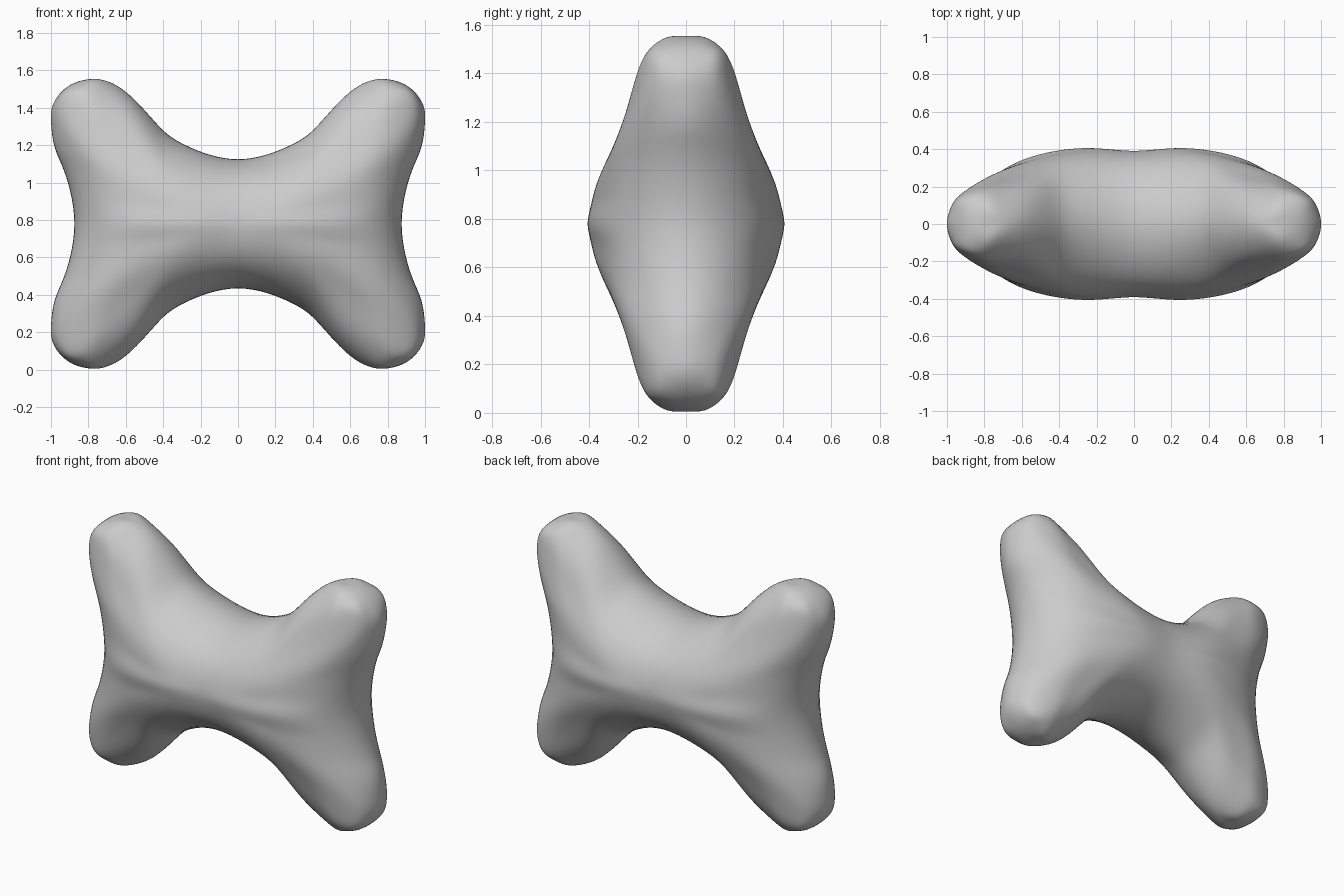
import bpy, bmesh
from mathutils import Vector

default_cube = bpy.data.objects.get("Cube")
if default_cube:
    bpy.data.objects.remove(default_cube, do_unlink=True)

HALF_HEIGHT = 0.78

# Half rings (front side) around one limb, from the body centre out to the tip:
# each runs from the inner edge, over the front, to the outer edge
HALF_RINGS = [
    [(0, 0, .345), (0, -.28, .24), (0, -.39, 0), (.35, -.40, 0), (.70, -.29, 0), (.875, 0, 0)],
    [(.28, 0, .42), (.29, -.26, .31), (.33, -.37, .16), (.52, -.35, .12), (.76, -.245, .13), (.90, 0, .185)],
    [(.42, 0, .52), (.44, -.22, .42), (.50, -.305, .31), (.63, -.31, .26), (.81, -.22, .27), (.945, 0, .32)],
    [(.56, 0, .67), (.59, -.17, .60), (.68, -.235, .50), (.77, -.245, .44), (.89, -.18, .42), (.99, 0, .45)],
    [(.71, 0, .765), (.738, -.10, .75), (.81, -.16, .708), (.90, -.16, .656), (.972, -.10, .61), (1, 0, .593)],
]
TIP = (.895, 0, .745)


def full_ring(half):
    """Close a half ring by mirroring its inner points to the back."""
    return half + [(x, -y, z) for x, y, z in reversed(half[1:-1])]


def add_limb(bm, side, up):
    """Loft one quarter of the body out to a rounded limb tip."""
    def place(p):
        return bm.verts.new((p[0] * side, p[1], p[2] * up))

    rings = [[place(p) for p in full_ring(half)] for half in HALF_RINGS]
    count = len(rings[0])
    for inner, outer in zip(rings, rings[1:]):
        for i in range(count):
            j = (i + 1) % count
            bm.faces.new((inner[i], inner[j], outer[j], outer[i]))
    # All-quad cap
    tip, last = place(TIP), rings[-1]
    for i in range(0, count, 2):
        bm.faces.new((tip, last[i], last[i + 1], last[(i + 2) % count]))


def limit_point(v):
    """Where a cage vertex ends up on the smooth subdivided surface."""
    n = len(v.link_edges)
    total = v.co * n * n
    for edge in v.link_edges:
        total += edge.other_vert(v).co * 4
    for loop in v.link_loops:
        total += loop.link_loop_next.link_loop_next.vert.co
    return total / (n * (n + 5))


# Four limbs welded into one body
bm = bmesh.new()
for side in (-1, 1):
    for up in (-1, 1):
        add_limb(bm, side, up)
bmesh.ops.remove_doubles(bm, verts=bm.verts[:], dist=0.001)
bmesh.ops.recalc_face_normals(bm, faces=bm.faces[:])

# Inflate the cage until the smooth surface passes through the ring points
targets = [v.co.copy() for v in bm.verts]
for step in range(14):
    moves = [goal - limit_point(v) for v, goal in zip(bm.verts, targets)]
    for v, move in zip(bm.verts, moves):
        v.co += move

for face in bm.faces:
    face.smooth = True
mesh = bpy.data.meshes.new("four_limbed_body")
bm.to_mesh(mesh)
bm.free()

body = bpy.data.objects.new("four_limbed_body", mesh)
body.location = Vector((0, 0, HALF_HEIGHT))
bpy.context.collection.objects.link(body)

smooth = body.modifiers.new("smooth_surface", 'SUBSURF')
smooth.levels = 3
smooth.render_levels = 3

# Plain grey
grey = bpy.data.materials.new("plain_grey")
grey.use_nodes = True
colour = (0.6, 0.6, 0.6, 1)
grey.diffuse_color = colour
grey.node_tree.nodes["Principled BSDF"].inputs["Base Color"].default_value = colour
mesh.materials.append(grey)
